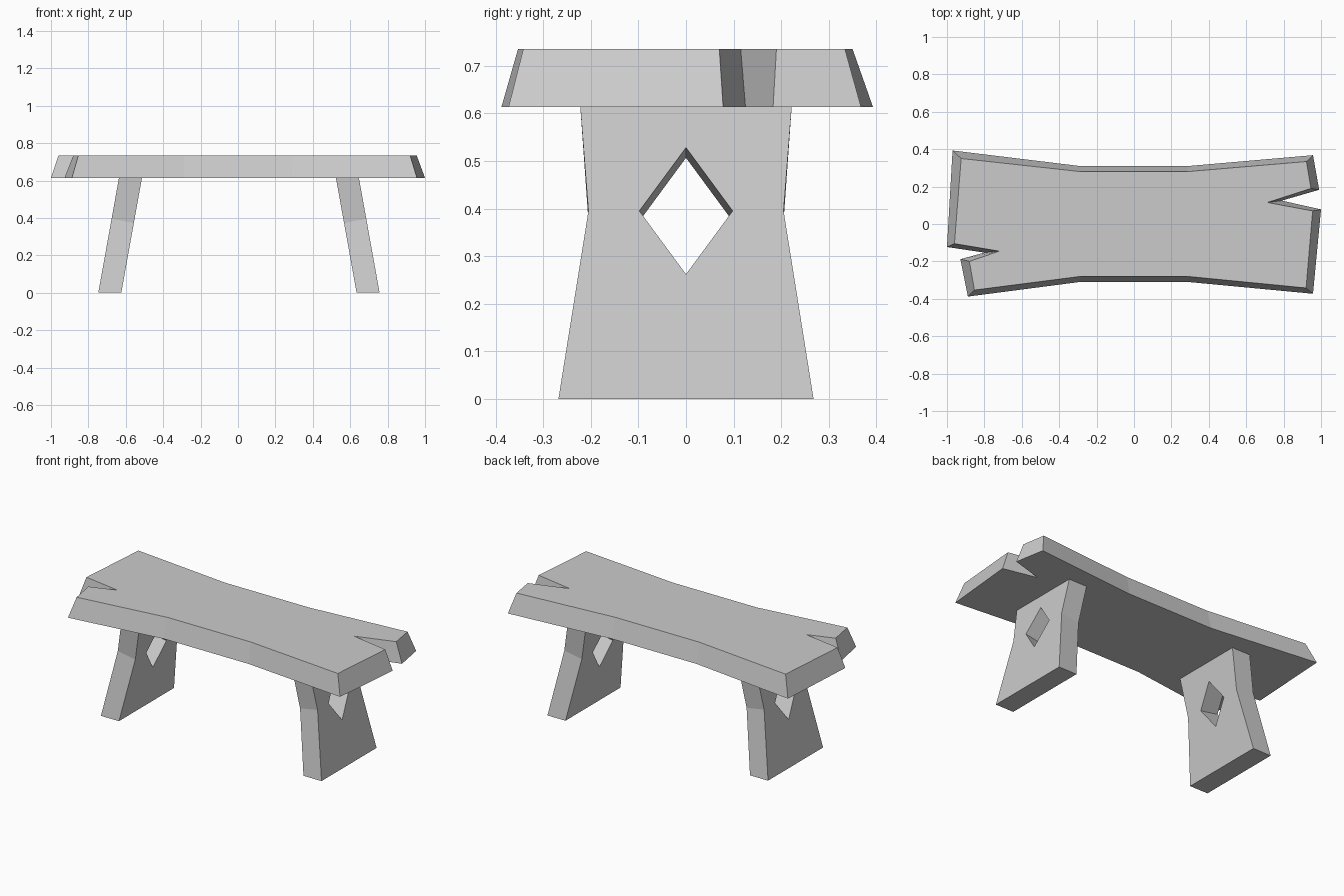
import bpy
import bmesh
from mathutils import Vector

cube = bpy.data.objects.get("Cube")
if cube:
    bpy.data.objects.remove(cube, do_unlink=True)

grey = bpy.data.materials.new("plain_grey")
grey.use_nodes = True
grey.diffuse_color = (0.6, 0.6, 0.6, 1)
grey.node_tree.nodes["Principled BSDF"].inputs["Base Color"].default_value = grey.diffuse_color

SEAT_LOW, SEAT_TOP = 0.613, 0.735


def finish(bm, name):
    bmesh.ops.recalc_face_normals(bm, faces=bm.faces)
    mesh = bpy.data.meshes.new(name)
    bm.to_mesh(mesh)
    bm.free()
    mesh.materials.append(grey)
    obj = bpy.data.objects.new(name, mesh)
    bpy.context.collection.objects.link(obj)


def loft(bm, first, second, skip=()):
    """Join two matching outlines, leaving out the listed side faces."""
    a = [bm.verts.new(p) for p in first]
    b = [bm.verts.new(p) for p in second]
    bm.faces.new(a)
    bm.faces.new(b[::-1])
    n = len(a)
    for i in range(n):
        if i not in skip:
            j = (i + 1) % n
            bm.faces.new((a[i], b[i], b[j], a[j]))


# Seat: waisted plank with bevelled edges and a split in each end
seat_bottom = [
    (-0.97, 0.393), (-0.29, 0.31), (0.29, 0.31), (0.957, 0.368),
    (0.99, 0.183), (0.79, 0.125), (1.0, 0.078), (0.957, -0.373),
    (0.29, -0.31), (-0.29, -0.31), (-0.888, -0.388),
    (-0.928, -0.188), (-0.80, -0.153), (-1.0, -0.123),
]
seat_top = [
    (-0.924, 0.35), (-0.285, 0.28), (0.285, 0.28), (0.922, 0.334),
    (0.946, 0.19), (0.713, 0.115), (0.955, 0.07), (0.92, -0.342),
    (0.285, -0.28), (-0.285, -0.28), (-0.853, -0.353),
    (-0.88, -0.2), (-0.72, -0.145), (-0.96, -0.105),
]
bm = bmesh.new()
loft(bm, [(x, y, SEAT_LOW) for x, y in seat_bottom],
     [(x, y, SEAT_TOP) for x, y in seat_top])
finish(bm, "seat")

# Legs: half outline as (y, z), leaning inward, mirrored about the centre
half_leg = [
    (0, 0), (0.268, 0), (0.205, 0.395), (0.222, SEAT_LOW), (0, SEAT_LOW),
    (0, 0.528), (0.098, 0.395), (0, 0.262),
]
LEAN = 0.18
THICK = 0.123
CENTRE = 0.005
inward = Vector((-1, 0, -LEAN)) * (THICK / (1 + LEAN * LEAN))


def make_leg(name, side):
    outer = [Vector((0.752 - LEAN * z, y, z)) for y, z in half_leg]
    # Ends are cut level; the kink and the hole run square through the board
    inner = [p + (Vector((-THICK, 0, 0)) if p.z in (0, outer[3].z) else inward)
             for p in outer]
    for p in outer + inner:
        p.x = side * p.x + CENTRE
    bm = bmesh.new()
    loft(bm, outer, inner, skip=(4, 7))
    bmesh.ops.mirror(bm, geom=bm.verts[:] + bm.edges[:] + bm.faces[:],
                     axis='Y', merge_dist=0.0001)
    bmesh.ops.remove_doubles(bm, verts=bm.verts, dist=0.0001)
    finish(bm, name)


make_leg("left_leg", 1)
make_leg("right_leg", -1)
